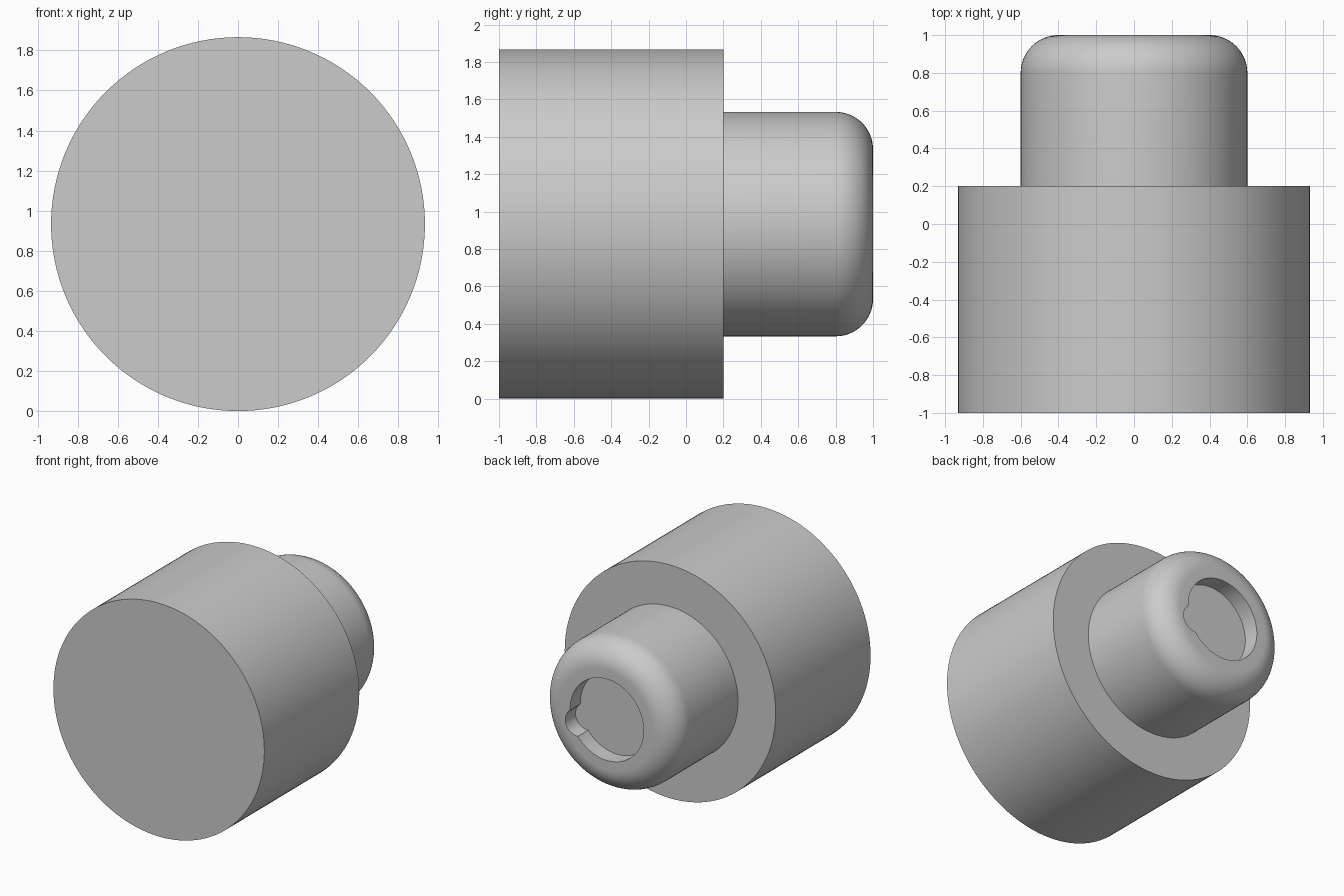
import bpy
import bmesh
import math
from mathutils import Matrix

cube = bpy.data.objects.get("Cube")
if cube:
    bpy.data.objects.remove(cube, do_unlink=True)

BODY_R = 0.933
BOSS_R = 0.6
FILLET = 0.2
SIDES = 128

grey = bpy.data.materials.new("light_grey")
grey.use_nodes = True
grey.diffuse_color = (0.6, 0.6, 0.6, 1)
grey.node_tree.nodes["Principled BSDF"].inputs["Base Color"].default_value = (0.6, 0.6, 0.6, 1)


def turned(name, profile):
    """Closed solid turned about the y axis at the body's centre height; profile is (radius, y)."""
    bm = bmesh.new()
    rings = []
    for r, y in profile:
        rings.append([bm.verts.new((r * math.cos(a), y, r * math.sin(a)))
                      for a in (2 * math.pi * i / SIDES for i in range(SIDES))])
    for low, high in zip(rings, rings[1:]):
        for i in range(SIDES):
            j = (i + 1) % SIDES
            bm.faces.new((low[i], low[j], high[j], high[i]))
    bm.faces.new(rings[0])
    bm.faces.new(rings[-1])
    bmesh.ops.recalc_face_normals(bm, faces=bm.faces)
    mesh = bpy.data.meshes.new(name)
    bm.to_mesh(mesh)
    bm.free()
    mesh.materials.append(grey)
    obj = bpy.data.objects.new(name, mesh)
    obj.location.z = BODY_R
    bpy.context.collection.objects.link(obj)
    return obj


# Main drum with the narrower rounded boss, turned as one solid
fillet = [(BOSS_R - FILLET + FILLET * math.cos(t), 1 - FILLET + FILLET * math.sin(t))
          for t in (math.pi / 2 * k / 16 for k in range(17))]
body = turned("knob_body", [(BODY_R, -1), (BODY_R, 0.2), (BOSS_R, 0.2)] + fillet)

# Shallow socket with a round key notch at its edge
FLOOR = 0.87
angle = math.radians(-20)
socket = turned("socket_cutter", [(0.325, FLOOR), (0.325, 1.1)])
notch = turned("notch_cutter", [(0.105, FLOOR), (0.105, 1.1)])
notch.data.transform(Matrix.Translation((0.28 * math.cos(angle), 0, 0.28 * math.sin(angle))))


def boolean(target, tool, operation):
    mod = target.modifiers.new(operation.lower(), 'BOOLEAN')
    mod.operation = operation
    mod.object = tool
    mod.solver = 'EXACT'
    bpy.ops.object.select_all(action='DESELECT')
    bpy.context.view_layer.objects.active = target
    target.select_set(True)
    bpy.ops.object.modifier_apply(modifier=mod.name)


boolean(socket, notch, 'UNION')
boolean(body, socket, 'DIFFERENCE')
for cutter in (socket, notch):
    bpy.data.objects.remove(cutter, do_unlink=True)

# Smooth round walls, crisp rims
bpy.ops.object.shade_smooth_by_angle(angle=math.radians(30))
